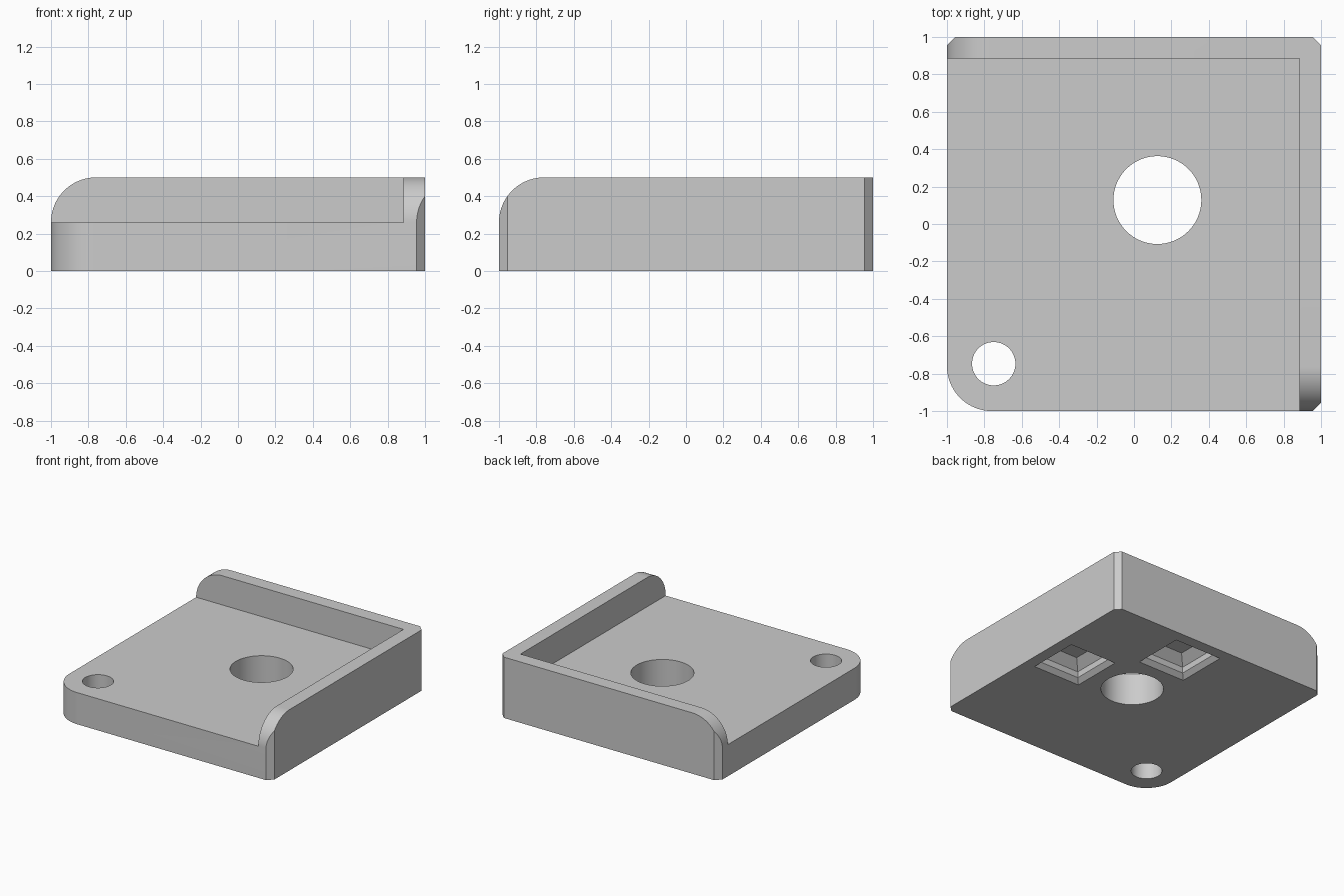
import bpy, bmesh
from math import sin, cos, pi
from mathutils import Vector, Matrix

cube = bpy.data.objects.get("Cube")
if cube:
    bpy.data.objects.remove(cube)

HEIGHT, FLOOR = 0.5, 0.26
WALL = 0.885        # inner face of the two walls
ROUND = 0.24        # radius of the rounded corner and the wall ends
CHAMFER = 0.045

grey = bpy.data.materials.new("grey")
grey.use_nodes = True
grey.diffuse_color = (0.6, 0.6, 0.6, 1)
grey.node_tree.nodes["Principled BSDF"].inputs["Base Color"].default_value = (0.6, 0.6, 0.6, 1)


def arc(cx, cy, radius, start, end, steps):
    angles = [start + (end - start) * i / steps for i in range(steps + 1)]
    return [(cx + radius * cos(a), cy + radius * sin(a)) for a in angles]


def loft(name, rings):
    """Closed solid through rings of 3D points, capped at both ends."""
    bm = bmesh.new()
    loops = [[bm.verts.new(p) for p in ring] for ring in rings]
    n = len(loops[0])
    for low, high in zip(loops, loops[1:]):
        for i in range(n):
            j = (i + 1) % n
            bm.faces.new((low[i], low[j], high[j], high[i]))
    bm.faces.new(loops[0])
    bm.faces.new(loops[-1])
    bmesh.ops.recalc_face_normals(bm, faces=bm.faces)
    mesh = bpy.data.meshes.new(name)
    bm.to_mesh(mesh)
    bm.free()
    mesh.materials.append(grey)
    obj = bpy.data.objects.new(name, mesh)
    bpy.context.collection.objects.link(obj)
    return obj


def prism(name, outline, z0, z1):
    return loft(name, [[(x, y, z) for x, y in outline] for z in (z0, z1)])


def square(half):
    return [(-half, -half), (half, -half), (half, half), (-half, half)]


# Block with one rounded corner and three chamfered corners
c = 1 - CHAMFER
outline = arc(ROUND - 1, ROUND - 1, ROUND, pi, 1.5 * pi, 24)
outline += [(c, -1), (1, -c), (1, c), (c, 1), (-c, 1), (-1, c)]
tray = prism("corner_tray", outline, 0, HEIGHT)

# Open space above the floor
pocket = [(-1.2, -1.2), (WALL, -1.2), (WALL, WALL), (-1.2, WALL)]
cutters = [prism("pocket_cutter", pocket, FLOOR, 1)]

# Rounded free ends of the back wall and the side wall
profile = arc(ROUND - 1, FLOOR, ROUND, pi, pi / 2, 24)
profile += [(ROUND - 1, 0.7), (-1.2, 0.7), (-1.2, FLOOR)]
cutters.append(loft("back_wall_end_cutter", [[(u, v, z) for u, z in profile] for v in (0.8, 1.2)]))
cutters.append(loft("side_wall_end_cutter", [[(v, u, z) for u, z in profile] for v in (0.8, 1.2)]))

# Large and small through holes
for name, x, y, r in (("large_hole_cutter", 0.125, 0.128, 0.235),
                      ("small_hole_cutter", -0.75, -0.747, 0.116)):
    cutters.append(prism(name, arc(x, y, r, 0, 2 * pi * 63 / 64, 63), -0.2, 0.7))

# Stepped square recesses in the underside: half width and depth
steps = ((0.215, -0.05), (0.215, 0), (0.18, 0.035), (0.18, 0.085), (0.112, 0.153))
for name, x, y in (("side_recess_cutter", 0.69, 0.13), ("back_recess_cutter", 0.13, 0.69)):
    cutter = loft(name, [[(u, v, z) for u, v in square(h)] for h, z in steps])
    cutter.data.transform(Matrix.Translation(Vector((x, y, 0))))
    cutters.append(cutter)

# Cut, bake the result and remove the cutters
for cutter in cutters:
    mod = tray.modifiers.new(cutter.name, "BOOLEAN")
    mod.operation = "DIFFERENCE"
    mod.solver = "EXACT"
    mod.object = cutter
graph = bpy.context.evaluated_depsgraph_get()
graph.update()
baked = bpy.data.meshes.new_from_object(tray.evaluated_get(graph))
tray.modifiers.clear()
tray.data = baked
for cutter in cutters:
    bpy.data.objects.remove(cutter)

bpy.ops.object.select_all(action="DESELECT")
tray.select_set(True)
bpy.context.view_layer.objects.active = tray
bpy.ops.object.shade_smooth_by_angle(angle=pi / 6)
